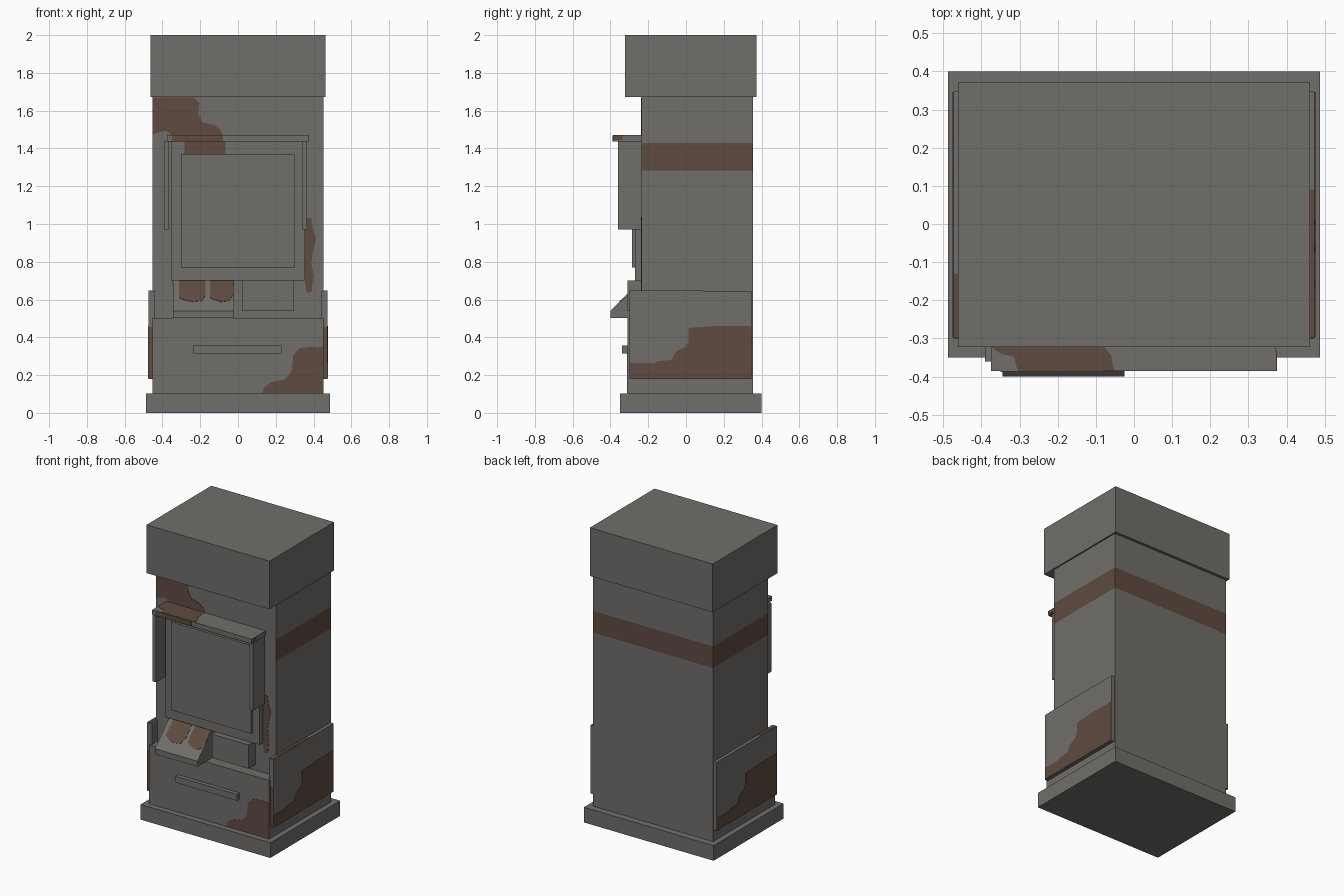
import bpy, bmesh
from mathutils import Vector


def material(name, rgb):
    m = bpy.data.materials.new(name)
    m.diffuse_color = (*rgb, 1)
    return m


GREY = material("weathered_grey", (0.16, 0.157, 0.145))
RUST = material("rust_brown", (0.116, 0.069, 0.052))


def finish(bm, name, *mats):
    bmesh.ops.recalc_face_normals(bm, faces=bm.faces[:])
    me = bpy.data.meshes.new(name)
    bm.to_mesh(me)
    bm.free()
    for m in mats:
        me.materials.append(m)
    ob = bpy.data.objects.new(name, me)
    bpy.context.collection.objects.link(ob)
    return ob


def box_bm(x0, x1, y0, y1, z0, z1):
    bm = bmesh.new()
    bmesh.ops.create_cube(bm, size=1)
    for v in bm.verts:
        v.co = Vector((x1 if v.co.x > 0 else x0,
                       y1 if v.co.y > 0 else y0,
                       z1 if v.co.z > 0 else z0))
    return bm


def box(name, *dims):
    return finish(box_bm(*dims), name, GREY)


def prism(name, pts, depth, mat):
    """Extrude a flat 3D outline along the depth vector."""
    bm = bmesh.new()
    f = bm.faces.new([bm.verts.new(p) for p in pts])
    r = bmesh.ops.extrude_face_region(bm, geom=[f])
    moved = [g for g in r["geom"] if isinstance(g, bmesh.types.BMVert)]
    bmesh.ops.translate(bm, verts=moved, vec=depth)
    return finish(bm, name, mat)


T = 0.002


def patch(name, pts, place, normal):
    """Thin rust plate: place maps a 2D point onto the surface."""
    n = Vector(normal).normalized()
    return prism(name, [Vector(place(a, b)) - n * T for a, b in pts], n * 2 * T, RUST)


def rect(a0, a1, b0, b1):
    return [(a0, b0), (a1, b0), (a1, b1), (a0, b1)]


def front(y):
    return lambda x, z: (x, y, z)


# Main body, with a rust band cut around the sides and back
bm = box_bm(-0.452, 0.452, -0.235, 0.354, 0.08, 1.69)
for z in (1.283, 1.43):
    bmesh.ops.bisect_plane(bm, geom=bm.verts[:] + bm.edges[:] + bm.faces[:],
                           plane_co=(0, 0, z), plane_no=(0, 0, 1))
bm.normal_update()
for f in bm.faces:
    if 1.283 < f.calc_center_median().z < 1.43 and f.normal.y > -0.5:
        f.material_index = 1
finish(bm, "body", GREY, RUST)

# Base, header and lower cabinet
box("base", -0.488, 0.488, -0.35, 0.40, 0, 0.103)
box("header", -0.462, 0.462, -0.322, 0.373, 1.672, 2.0)
box("lower_cabinet", -0.452, 0.452, -0.31, -0.22, 0.09, 0.502)
box("drawer_handle", -0.235, 0.23, -0.338, -0.30, 0.315, 0.358)

# Screen, hood and side shades
box("screen_frame", -0.355, 0.352, -0.27, -0.22, 0.702, 1.437)
box("screen", -0.302, 0.298, -0.287, -0.26, 0.77, 1.37)
box("hood", -0.375, 0.373, -0.386, -0.22, 1.437, 1.47)
box("left_shade", -0.391, -0.365, -0.36, -0.22, 0.97, 1.437)
box("right_shade", 0.338, 0.364, -0.36, -0.22, 0.97, 1.437)

# Sloped console and box beside it
SLOPE = [(-0.22, 0.502), (-0.40, 0.502), (-0.40, 0.54), (-0.235, 0.702), (-0.22, 0.702)]
prism("console", [(-0.345, y, z) for y, z in SLOPE], (0.32, 0, 0), GREY)
box("dispenser_box", 0.02, 0.297, -0.31, -0.22, 0.54, 0.702)

# Side panels, with rust that is low at one end and high at the other
PANEL = [(-0.296, 0.183), (-0.296, 0.263), (-0.165, 0.263), (-0.15, 0.274),
         (-0.076, 0.28), (-0.055, 0.322), (-0.003, 0.35), (0.013, 0.376),
         (0.013, 0.45), (0.15, 0.46), (0.346, 0.46), (0.346, 0.183)]
for side, s in (("left", -1), ("right", 1)):
    xs = sorted((s * 0.44, s * 0.474))
    box(side + "_side_panel", *xs, -0.298, 0.348, 0.18, 0.645)
    pts = [(s * (a - 0.025) + 0.025, z) for a, z in PANEL]
    patch(side + "_panel_rust", pts, lambda a, b: (s * 0.474, a, b), (s, 0, 0))
    edge = sorted((s * 0.453, s * 0.473))
    patch(side + "_panel_edge_rust", rect(*edge, 0.183, 0.455), front(-0.298), (0, -1, 0))
    back = 0.09 if s > 0 else -0.13
    patch(side + "_panel_top_rust", rect(*edge, -0.296, back),
          lambda a, b: (a, b, 0.645), (0, 0, 1))

# Rust on the body front
patch("upper_rust", [
    (-0.451, 1.671), (-0.235, 1.671), (-0.204, 1.64), (-0.209, 1.58), (-0.188, 1.537),
    (-0.125, 1.525), (-0.09, 1.495), (-0.08, 1.45), (-0.35, 1.45), (-0.36, 1.48),
    (-0.38, 1.493), (-0.415, 1.487), (-0.451, 1.475)], front(-0.235), (0, -1, 0))
patch("streak_rust", [
    (0.354, 1.035), (0.388, 1.03), (0.398, 0.96), (0.414, 0.93), (0.40, 0.87),
    (0.388, 0.79), (0.40, 0.73), (0.39, 0.64), (0.362, 0.636), (0.354, 0.70)],
    front(-0.235), (0, -1, 0))
patch("cabinet_rust", [
    (0.13, 0.104), (0.135, 0.132), (0.177, 0.164), (0.246, 0.175), (0.283, 0.217),
    (0.293, 0.307), (0.325, 0.343), (0.39, 0.35), (0.451, 0.348), (0.451, 0.104)],
    front(-0.31), (0, -1, 0))

# Rust on the screen frame and hood
patch("frame_rust", rect(-0.282, -0.066, 1.371, 1.436), front(-0.27), (0, -1, 0))
patch("hood_front_rust", rect(-0.35, -0.08, 1.438, 1.469), front(-0.386), (0, -1, 0))
patch("hood_top_rust", [
    (-0.375, -0.322), (-0.35, -0.34), (-0.315, -0.348), (-0.305, -0.385),
    (-0.052, -0.385), (-0.06, -0.345), (-0.078, -0.322), (-0.09, -0.236), (-0.374, -0.236)],
    lambda a, b: (a, b, 1.47), (0, 0, 1))
patch("hood_end_rust", rect(-0.385, -0.335, 1.445, 1.469),
      lambda a, b: (0.373, a, b), (1, 0, 0))

# Two worn pads on the sloped console
for i, (x0, x1) in enumerate(((-0.312, -0.172), (-0.148, -0.027))):
    pts = [(x0, 0.70), (x0, 0.61), (x0 + 0.03, 0.597), ((x0 + x1) / 2, 0.588),
           (x1 - 0.02, 0.593), (x1, 0.62), (x1, 0.70)]
    patch(f"console_rust_{i + 1}", pts,
          lambda x, z: (x, -0.40 + (z - 0.54) * 0.165 / 0.162, z), (0, -0.162, 0.165))
